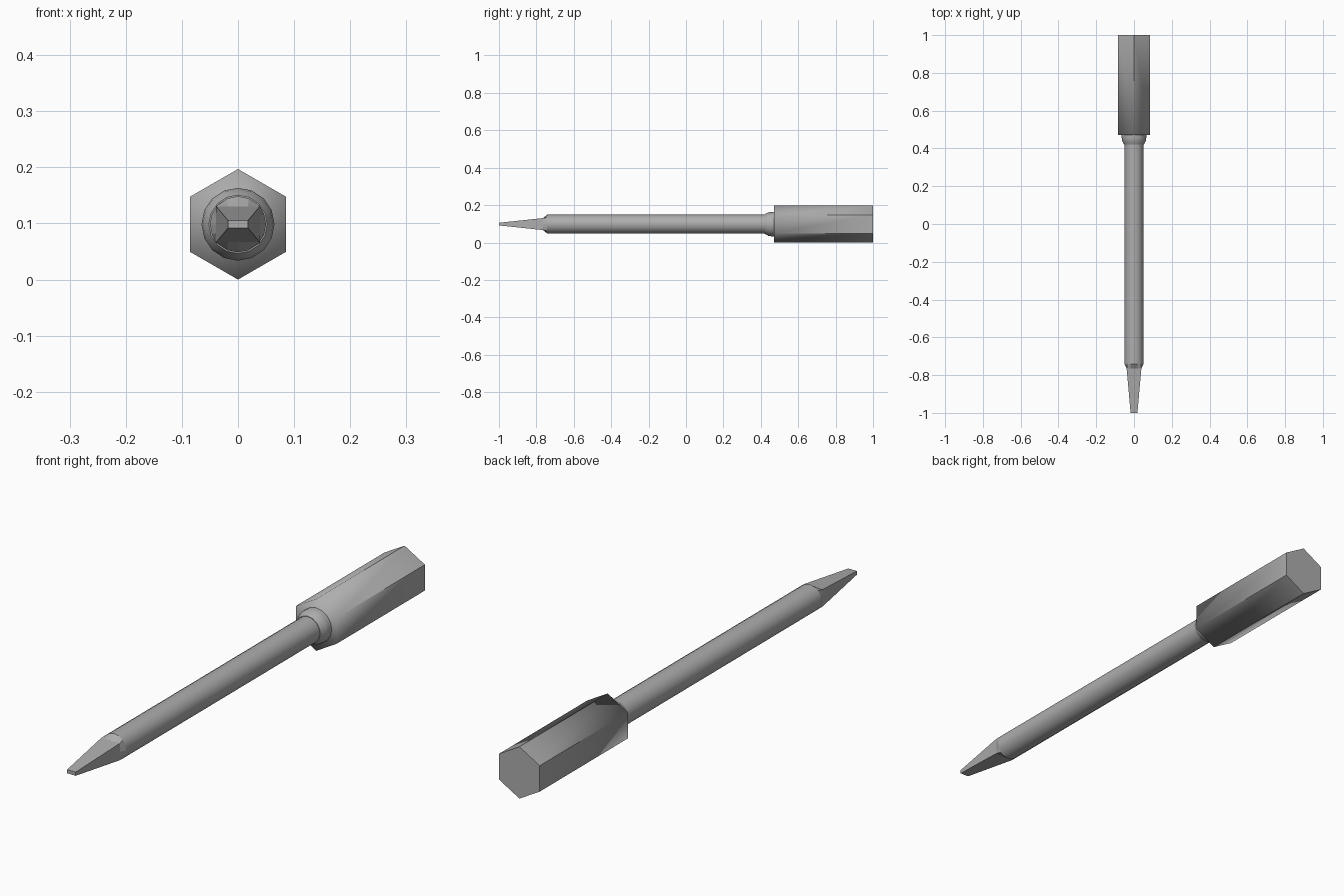
import bpy, bmesh, math

if "Cube" in bpy.data.objects:
    bpy.data.objects.remove(bpy.data.objects["Cube"])

AXIS_Z = 0.0985   # height of the tool's long axis
SIDES = 16

steel = bpy.data.materials.new("grey steel")
steel.diffuse_color = (0.42, 0.42, 0.42, 1)
steel.use_nodes = True
steel.node_tree.nodes["Principled BSDF"].inputs["Base Color"].default_value = steel.diffuse_color


def ring(radius, n=SIDES, start=0.0):
    """Cross-section points (x, z) around the axis."""
    return [(radius * math.cos(start + math.tau * i / n),
             radius * math.sin(start + math.tau * i / n)) for i in range(n)]


def rect_ring(hx, hz):
    """Circle ring squeezed onto a rectangle, diagonals landing on its corners."""
    k = 1 / math.cos(math.pi / 4)
    clamp = lambda v: max(-1.0, min(1.0, v * k))
    return [(hx * clamp(x), hz * clamp(z)) if abs(abs(x) - abs(z)) < 1e-5
            else (hx * (clamp(x) if abs(x) > abs(z) else x * 1.2),
                  hz * (clamp(z) if abs(z) > abs(x) else z * 1.2))
            for x, z in ring(1.0)]


def loft(name, sections):
    """Skin a list of (y, ring) sections and cap both ends."""
    bm = bmesh.new()
    loops = [[bm.verts.new((x, y, z + AXIS_Z)) for x, z in pts]
             for y, pts in sections]
    for a, b in zip(loops, loops[1:]):
        for i in range(len(a)):
            j = (i + 1) % len(a)
            bm.faces.new((a[i], a[j], b[j], b[i]))
    bm.faces.new(loops[0])
    bm.faces.new(loops[-1])
    bmesh.ops.recalc_face_normals(bm, faces=bm.faces[:])
    mesh = bpy.data.meshes.new(name)
    bm.to_mesh(mesh)
    bm.free()
    mesh.materials.append(steel)
    obj = bpy.data.objects.new(name, mesh)
    bpy.context.collection.objects.link(obj)
    return obj


def smooth(obj, degrees):
    bpy.ops.object.select_all(action='DESELECT')
    obj.select_set(True)
    bpy.context.view_layer.objects.active = obj
    bpy.ops.object.shade_smooth_by_angle(angle=math.radians(degrees))


# hexagonal handle: crisp at the back, softly shaded around the front rim
hexagon = ring(0.0985, 6, math.pi / 6)
handle = loft("handle", [(0.47, hexagon), (1.0, hexagon)])
smooth(handle, 40)
for e in handle.data.edges:
    if all(handle.data.vertices[v].co.y < 0.5 for v in e.vertices):
        e.use_edge_sharp = False

# collar between handle and shaft
collar = loft("collar", [(0.42, ring(0.052)), (0.44, ring(0.0625)),
                         (0.455, ring(0.065)), (0.475, ring(0.065))])
smooth(collar, 40)

# round shaft
shaft = loft("shaft", [(-0.742, ring(0.05)), (0.44, ring(0.05))])
smooth(shaft, 40)

# wedge blade: round shoulder, rectangular root, thin tip
loft("blade", [(-0.742, ring(0.05)), (-0.765, rect_ring(0.039, 0.032)),
               (-1.0, rect_ring(0.018, 0.007))])
